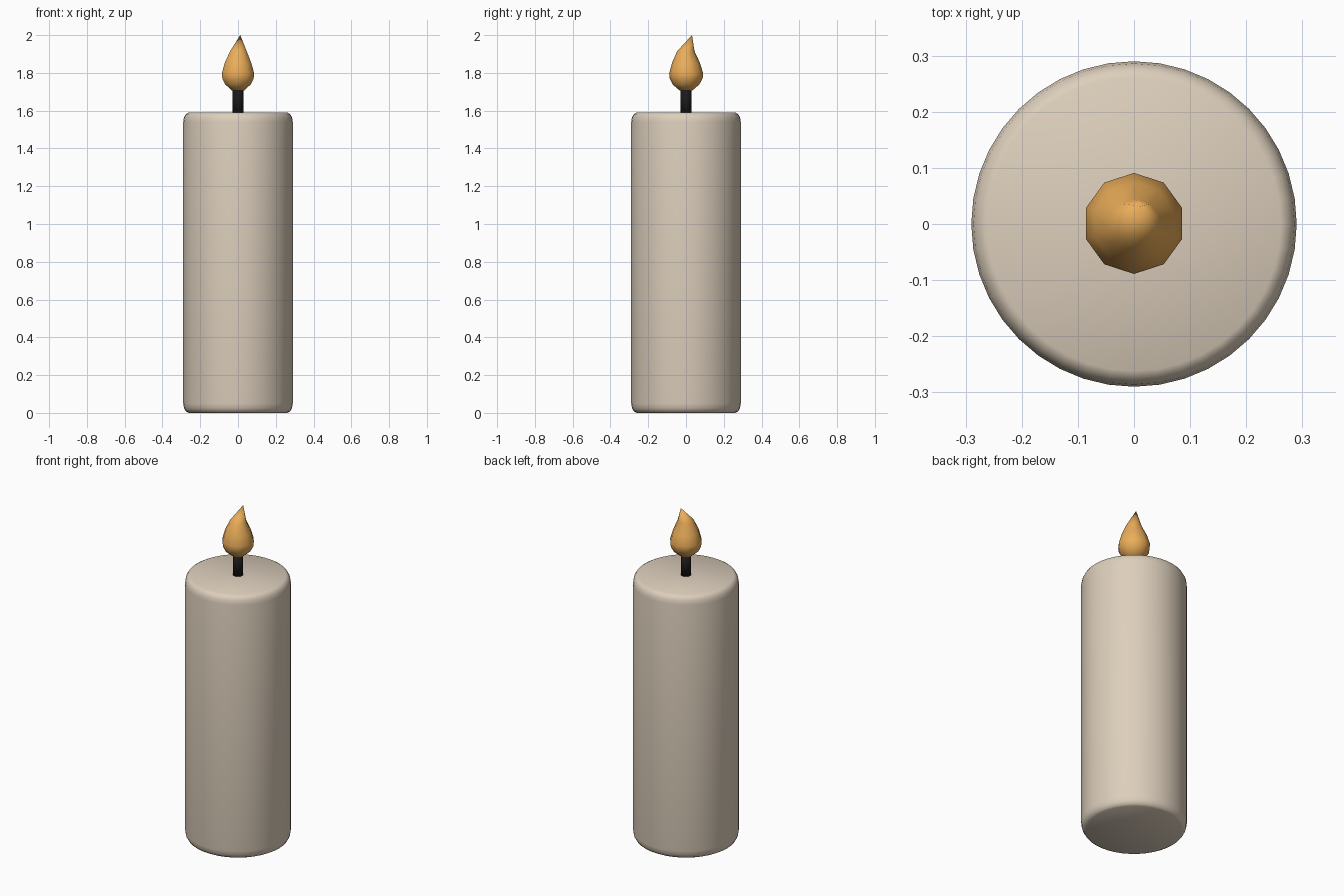
import bpy, bmesh, math

if "Cube" in bpy.data.objects:
    bpy.data.objects.remove(bpy.data.objects["Cube"])


def lathe(name, rings, sides, color, tip=None):
    """Skin circular rings (radius, z, x offset, y offset); optional apex point."""
    bm = bmesh.new()
    loops = []
    for r, z, ox, oy in rings:
        loops.append([bm.verts.new((ox + r * math.cos(a), oy + r * math.sin(a), z))
                      for a in (math.pi / 2 + math.tau * i / sides for i in range(sides))])
    for lo, hi in zip(loops, loops[1:]):
        for i in range(sides):
            j = (i + 1) % sides
            bm.faces.new((lo[i], lo[j], hi[j], hi[i]))
    bm.faces.new(loops[0][::-1])
    if tip:
        apex = bm.verts.new(tip)
        top = loops[-1]
        for i in range(sides):
            bm.faces.new((top[i], top[(i + 1) % sides], apex))
    else:
        bm.faces.new(loops[-1])
    for f in bm.faces:
        f.smooth = True
    mesh = bpy.data.meshes.new(name)
    bm.to_mesh(mesh)
    bm.free()
    obj = bpy.data.objects.new(name, mesh)
    bpy.context.collection.objects.link(obj)
    mat = bpy.data.materials.new(name + "_color")
    mat.diffuse_color = color
    mat.use_nodes = True
    mat.node_tree.nodes["Principled BSDF"].inputs["Base Color"].default_value = mat.diffuse_color
    mesh.materials.append(mat)
    return obj


# Wax body with softly rounded rims
H = 1.59
rim = [(0.262, 0.0), (0.276, 0.008), (0.286, 0.025), (0.29, 0.05)]
body = rim + [(r, H - z) for r, z in reversed(rim)]
lathe("wax_body", [(r, z, 0, 0) for r, z in body], 40, (0.72, 0.62, 0.50, 1))

# Wick
lathe("wick", [(0.029, 1.57, 0, 0), (0.029, 1.73, 0, 0)], 16, (0.01, 0.01, 0.01, 1))

# Ten-sided flame with a leaning tip
flame = [(0.035, 1.708, 0, 0), (0.070, 1.738, 0, 0), (0.087, 1.770, 0, 0.001),
         (0.090, 1.797, 0, 0.001), (0.074, 1.853, 0, 0), (0.046, 1.915, 0.002, -0.001)]
lathe("flame", flame, 10, (0.83, 0.42, 0.10, 1), tip=(0.012, 0.032, 2.0))
